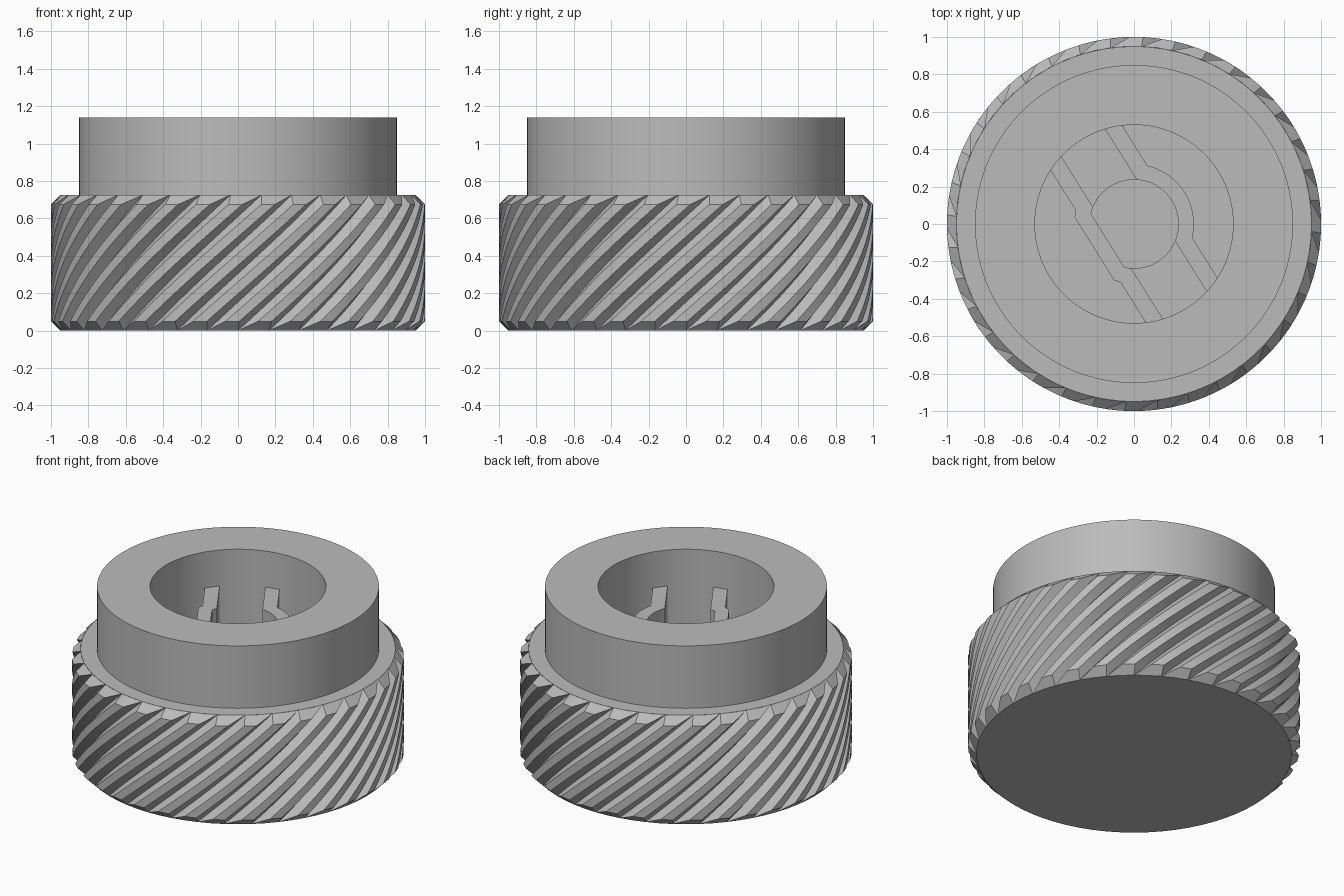
import bpy, bmesh
from math import sin, cos, pi, radians, asin

cube = bpy.data.objects.get("Cube")
if cube:
    bpy.data.objects.remove(cube)

grey = bpy.data.materials.new("plain grey")
grey.use_nodes = True
colour = (0.5, 0.5, 0.5, 1)
grey.diffuse_color = colour
grey.node_tree.nodes["Principled BSDF"].inputs["Base Color"].default_value = colour


def finish(bm, name, angle=25):
    bmesh.ops.remove_doubles(bm, verts=bm.verts, dist=1e-4)
    bmesh.ops.recalc_face_normals(bm, faces=bm.faces)
    mesh = bpy.data.meshes.new(name)
    bm.to_mesh(mesh)
    bm.free()
    mesh.materials.append(grey)
    obj = bpy.data.objects.new(name, mesh)
    bpy.context.collection.objects.link(obj)
    bpy.ops.object.select_all(action='DESELECT')
    obj.select_set(True)
    bpy.context.view_layer.objects.active = obj
    bpy.ops.object.shade_smooth_by_angle(angle=radians(angle))
    return obj


def bridge(bm, rings):
    for low, high in zip(rings, rings[1:]):
        for i in range(len(low)):
            j = (i + 1) % len(low)
            bm.faces.new((low[i], low[j], high[j], high[i]))


# Grip with helical ridges; the ridges close up over the end chamfers
TEETH, HEIGHT, CHAMFER, ROOT, TWIST = 36, 0.725, 0.05, 0.95, 0.83
PITCH = 2 * pi / TEETH


def ridge_ring(bm, z, end):
    half_land = 0.5 if end else 0.21
    tip = ROOT if end else 1.0
    ring = []
    for t in range(TEETH):
        start = t * PITCH + TWIST * z / HEIGHT
        for u, r in ((0, ROOT), (0.5 - half_land, tip), (0.5, tip), (0.5 + half_land, tip)):
            a = start + u * PITCH
            ring.append(bm.verts.new((r * cos(a), r * sin(a), z)))
    return ring


bm = bmesh.new()
STEPS = 16
inner = [CHAMFER + (HEIGHT - 2 * CHAMFER) * i / STEPS for i in range(STEPS + 1)]
rings = [ridge_ring(bm, 0, True)]
rings += [ridge_ring(bm, z, False) for z in inner]
rings.append(ridge_ring(bm, HEIGHT, True))
bridge(bm, rings)
bmesh.ops.remove_doubles(bm, verts=bm.verts, dist=1e-4)
base_edges = [e for e in bm.edges if all(v.co.z < 1e-4 for v in e.verts)]
bmesh.ops.contextual_create(bm, geom=base_edges)
finish(bm, "ridged_grip")

# Shoulder, collar, bore and shaft recess turned from one profile
profile = [(0.949, 0.725), (0.85, 0.725), (0.85, 1.14), (0.53, 1.14),
           (0.53, 0.03), (0.237, 0.03), (0.237, 0.012), (0, 0.012)]
bm = bmesh.new()
SIDES = 144
points = [bm.verts.new((r, 0, z)) for r, z in profile]
edges = [bm.edges.new(pair) for pair in zip(points, points[1:])]
bmesh.ops.spin(bm, geom=points + edges, cent=(0, 0, 0), axis=(0, 0, 1),
               angle=2 * pi, steps=SIDES, use_merge=True)
finish(bm, "collar_and_bore")

# Split shaft socket: two halves joined to the bore wall by ribs
RIB_IN, RIB_OUT, BOSS, HOLE, WALL = 0.138, 0.226, 0.32, 0.237, 0.53


def arc(r, y, steps=24, flip=False):
    a = asin(y / r)
    pts = [(r * cos(a + (pi - 2 * a) * i / steps),
            r * sin(a + (pi - 2 * a) * i / steps)) for i in range(steps + 1)]
    return pts[::-1] if flip else pts


def socket_half(name, outline):
    bm = bmesh.new()
    face = bm.faces.new([bm.verts.new((x, y, 0.02)) for x, y in outline])
    top = bmesh.ops.extrude_face_region(bm, geom=[face])["geom"]
    for v in top:
        if isinstance(v, bmesh.types.BMVert):
            v.co.z = 0.9
    obj = finish(bm, name)
    obj.rotation_euler.z = radians(-58)


ends = [(WALL, RIB_OUT), (WALL, RIB_IN)]
round_half = ([(-WALL, RIB_IN), (-WALL, RIB_OUT)] + arc(BOSS, RIB_OUT, flip=True)
              + ends + arc(HOLE, RIB_IN))
socket_half("round_socket_half", round_half)

right_side = [(0.2, 0.25), (0.226, RIB_OUT)] + ends + [(0.193, RIB_IN), (0.169, 0.166)]
flat_half = right_side + [(-x, y) for x, y in reversed(right_side)]
socket_half("flat_socket_half", [(x, -y) for x, y in flat_half])
